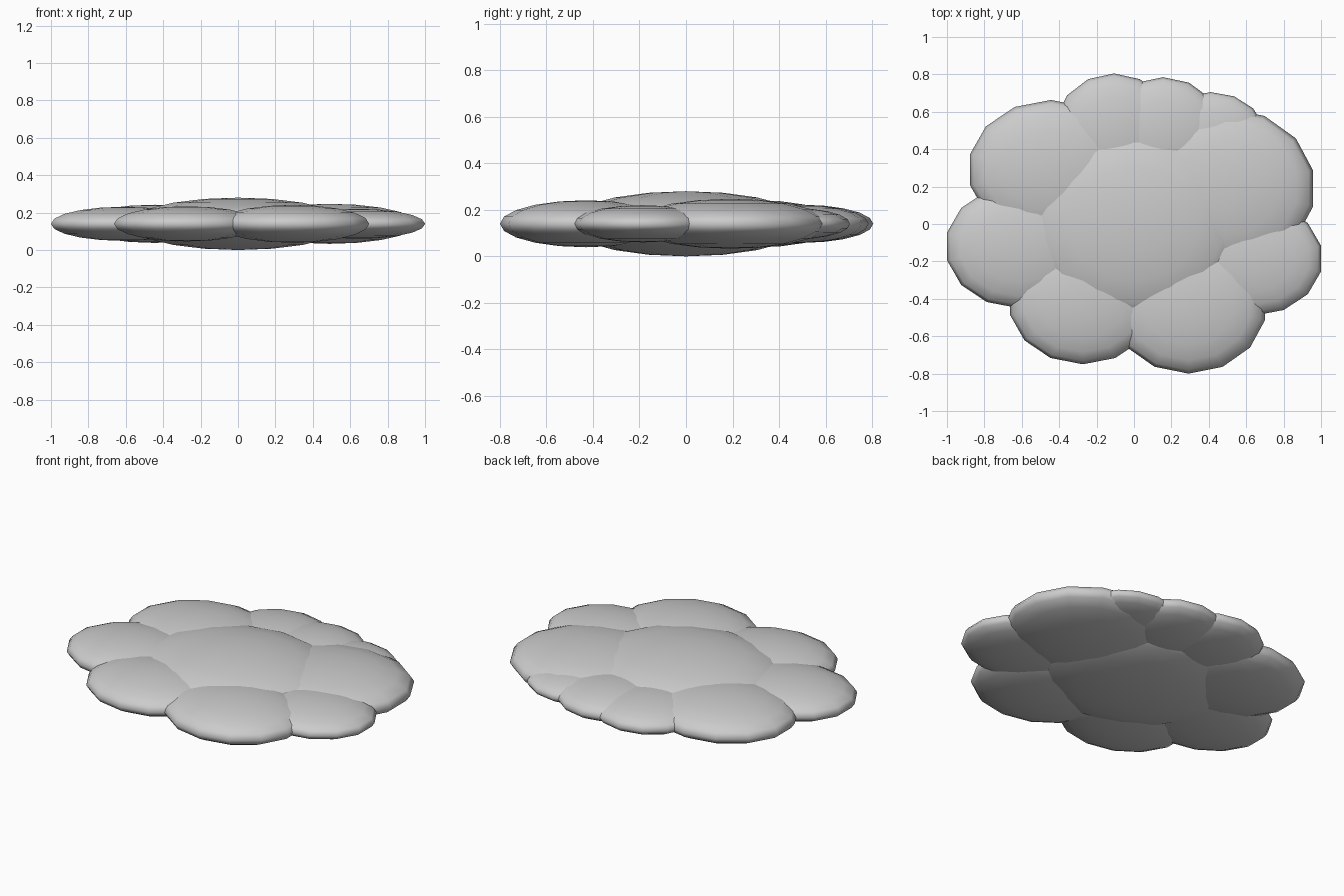
import bpy

if "Cube" in bpy.data.objects:
    bpy.data.objects.remove(bpy.data.objects["Cube"])

Z = 0.14  # shared mid-height of all the puffs


def puff(name, x, y, rx, ry, rz):
    """Flattened low-poly sphere with smooth shading."""
    bpy.ops.mesh.primitive_uv_sphere_add(segments=14, ring_count=10, radius=1,
                                         location=(x, y, Z))
    ob = bpy.context.object
    ob.name = name
    ob.scale = (rx, ry, rz)
    bpy.ops.object.transform_apply(location=False, rotation=False, scale=True)
    bpy.ops.object.shade_smooth()
    return ob


# Large central puff
puff("cloud_centre", 0, 0, 0.60, 0.52, 0.14)

# Ring of overlapping puffs around the rim: x, y, radii
rim = {
    "puff_right_front": (0.64, -0.185, 0.37, 0.305, 0.08),
    "puff_right_back": (0.49, 0.19, 0.48, 0.43, 0.107),
    "puff_back_right_small": (0.41, 0.475, 0.29, 0.23, 0.066),
    "puff_back_right": (0.155, 0.49, 0.32, 0.295, 0.081),
    "puff_back_left": (-0.107, 0.495, 0.32, 0.31, 0.082),
    "puff_left_back": (-0.444, 0.29, 0.444, 0.373, 0.102),
    "puff_left_front": (-0.615, -0.12, 0.395, 0.33, 0.091),
    "puff_front_left": (-0.273, -0.41, 0.40, 0.34, 0.094),
    "puff_front_right": (0.292, -0.43, 0.42, 0.37, 0.101),
}
for name, dims in rim.items():
    puff(name, *dims)
